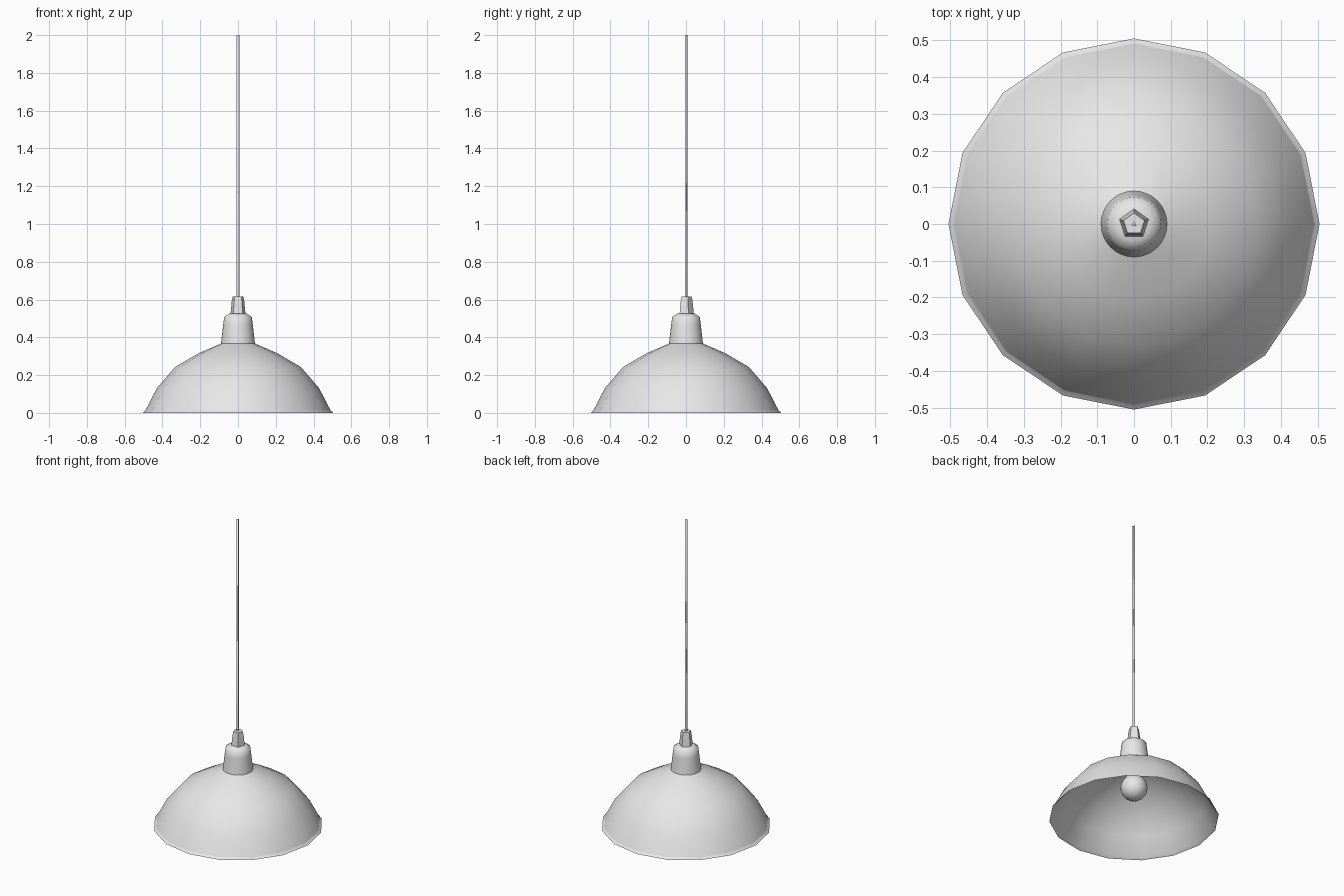
import bpy, bmesh, math

cube = bpy.data.objects.get("Cube")
if cube:
    bpy.data.objects.remove(cube, do_unlink=True)

grey = bpy.data.materials.new("light grey")
grey.use_nodes = True
grey.diffuse_color = (0.8, 0.8, 0.8, 1)
grey.node_tree.nodes["Principled BSDF"].inputs["Base Color"].default_value = (0.8, 0.8, 0.8, 1)


def lathe(name, profile, sides, start=0.0, inward=False, smooth=180):
    """Spin a top-to-bottom (radius, height) profile; zero radius closes to a point."""
    bm = bmesh.new()
    rings = []
    for r, z in profile:
        if r == 0:
            rings.append([bm.verts.new((0, 0, z))] * sides)
            continue
        angles = [start + math.tau * i / sides for i in range(sides)]
        rings.append([bm.verts.new((r * math.cos(a), r * math.sin(a), z)) for a in angles])
    for upper, lower in zip(rings, rings[1:]):
        for i in range(sides):
            j = (i + 1) % sides
            corners = list(dict.fromkeys((upper[i], lower[i], lower[j], upper[j])))
            bm.faces.new(corners[::-1] if inward else corners)
    mesh = bpy.data.meshes.new(name)
    bm.to_mesh(mesh)
    bm.free()
    mesh.materials.append(grey)
    obj = bpy.data.objects.new(name, mesh)
    bpy.context.collection.objects.link(obj)
    bpy.ops.object.select_all(action="DESELECT")
    obj.select_set(True)
    bpy.context.view_layer.objects.active = obj
    bpy.ops.object.shade_smooth_by_angle(angle=math.radians(smooth))
    return obj


# Domed shade, with a lining whose lip shows just outside the rim
dome = [(0.09, 0.367), (0.206, 0.317), (0.333, 0.243), (0.43, 0.13), (0.491, 0.012)]
lathe("shade", dome, 16)
lining = [(r - 0.008, z - 0.012) for r, z in dome[:-1]]
lathe("shade_lining", [(0, 0.357)] + lining + [(0.49, 0.012), (0.505, 0)], 16, inward=True)

# Socket housing on the shade
lathe("socket_housing", [(0, 0.526), (0.045, 0.526), (0.073, 0.508), (0.078, 0.47), (0.09, 0.365)],
      32, smooth=50)

# Five-sided cord grip and three-sided cord
lathe("cord_grip", [(0, 0.615), (0.03, 0.615), (0.035, 0.59), (0.042, 0.52)], 5, math.pi / 2, smooth=50)
lathe("cord", [(0, 2), (0.008, 2), (0.008, 0.6)], 3, math.pi / 2)

# Bulb: a globe drawn up into a narrow stem
globe = [(0.08 * math.sin(a), 0.205 + 0.08 * math.cos(a))
         for a in (math.pi * k / 12 for k in range(3, 12))]
lathe("bulb", [(0.04, 0.36), (0.042, 0.29)] + globe + [(0, 0.125)], 24)
